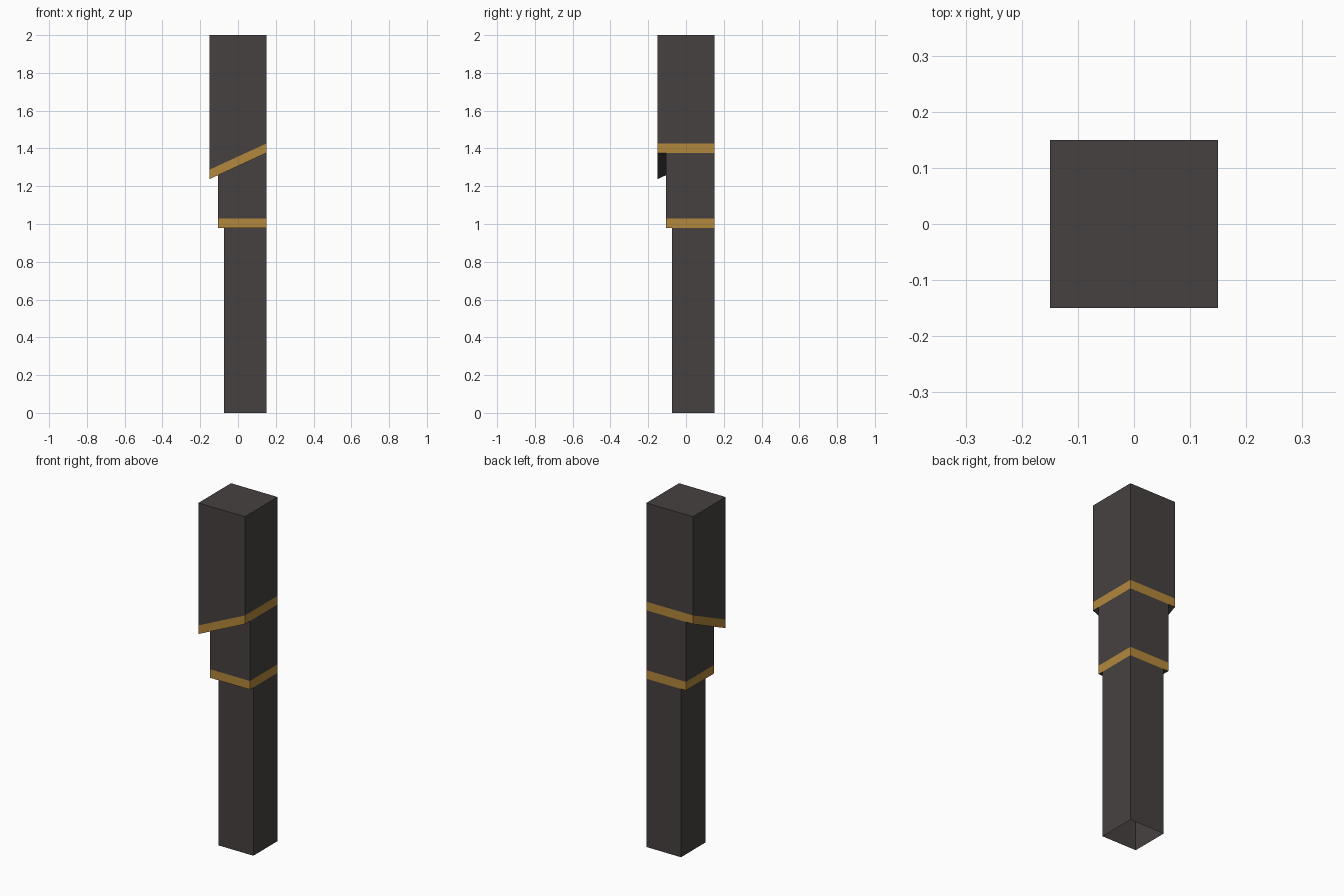
import bpy
import bmesh

if "Cube" in bpy.data.objects:
    bpy.data.objects.remove(bpy.data.objects["Cube"])

E = 0.15  # the flush corner shared by every section


def material(name, color):
    m = bpy.data.materials.new(name)
    m.diffuse_color = (*color, 1.0)
    m.use_nodes = True
    m.node_tree.nodes["Principled BSDF"].inputs["Base Color"].default_value = m.diffuse_color
    return m


DARK = material("charcoal", (0.063, 0.053, 0.053))
GOLD = material("gold", (0.45, 0.245, 0.045))


def section(name, a, low, z0, rings, inner=None, cap=False):
    """Square tube from corner (a, a) to (E, E).
    low: front left corner height of its lower edge; z0: the other corners.
    rings: (front left height, other height, material index) going up.
    inner: (corner, front left height) of the narrower tube it steps out from."""
    bm = bmesh.new()

    def ring(c, zl, z):
        return [bm.verts.new(p) for p in
                ((c, c, zl), (E, c, z), (E, E, z), (c, E, z))]

    def bridge(lower, upper, sides, mat):
        for i in sides:
            j = (i + 1) % 4
            f = bm.faces.new((lower[i], lower[j], upper[j], upper[i]))
            f.material_index = mat

    prev = ring(a, low, z0)
    # underside ledge, only on the front and left where the section steps out
    if inner:
        bridge(ring(inner[0], inner[1], z0), prev, (0, 3), 0)
    for zl, z, mat in rings:
        cur = ring(a, zl, z)
        bridge(prev, cur, range(4), mat)
        prev = cur
    if cap:
        bm.faces.new(prev)
    bmesh.ops.remove_doubles(bm, verts=bm.verts, dist=1e-5)

    me = bpy.data.meshes.new(name)
    bm.to_mesh(me)
    bm.free()
    me.materials.append(DARK)
    me.materials.append(GOLD)
    ob = bpy.data.objects.new(name, me)
    bpy.context.collection.objects.link(ob)


# lower shaft, open at the bottom
section("lower_shaft", -0.073, 0.0, 0.0, [(0.978, 0.978, 0)])

# middle sleeve with a level gold band, top following the slanted hem
section("middle_sleeve", -0.105, 0.978, 0.978,
        [(1.028, 1.028, 1), (1.259, 1.376, 0)], inner=(-0.073, 0.978))

# upper sleeve with a gold hem dipping to the front left corner
section("upper_sleeve", -E, 1.238, 1.376,
        [(1.288, 1.426, 1), (2.0, 2.0, 0)], inner=(-0.105, 1.259), cap=True)
